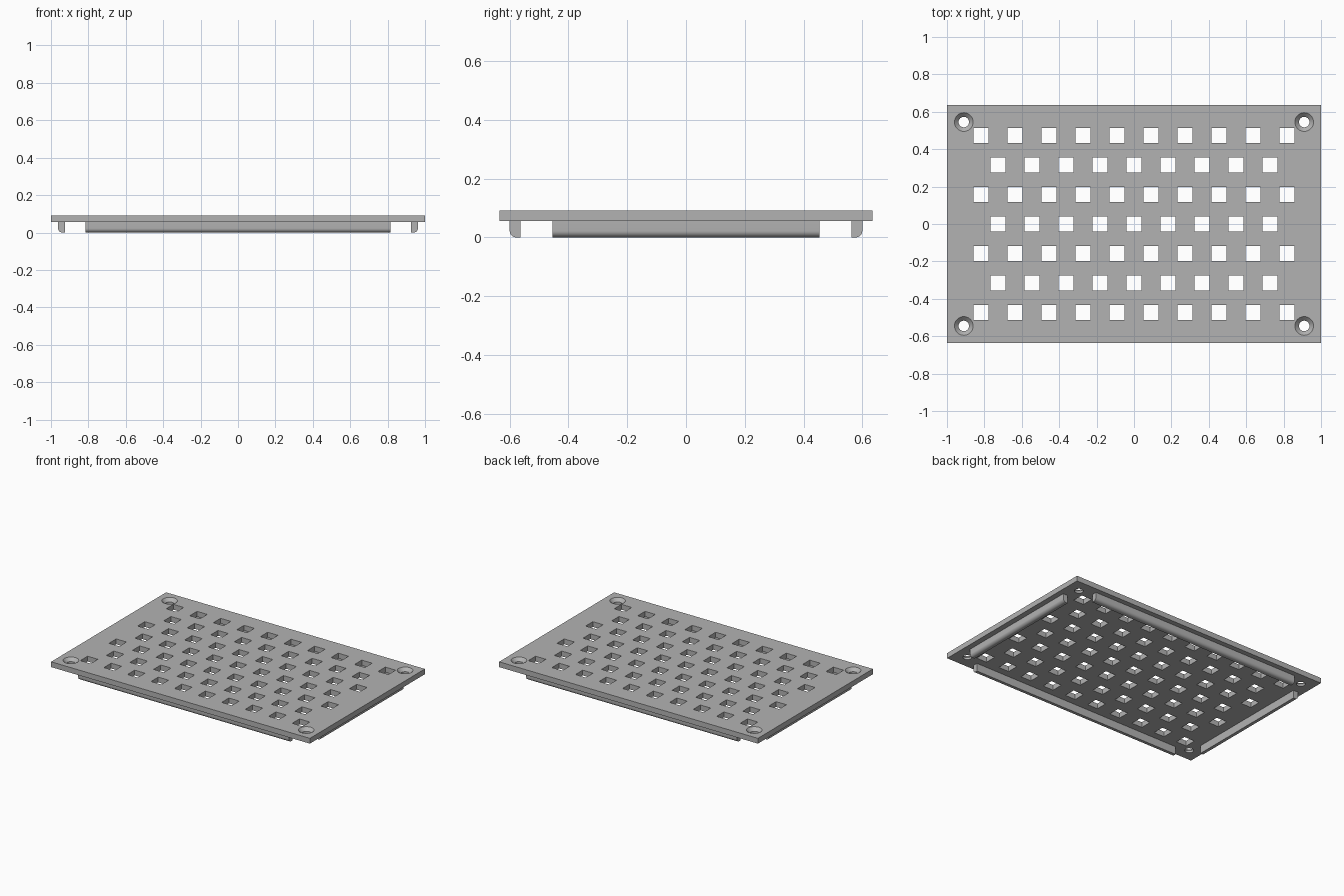
import bpy
import bmesh
from math import radians
from mathutils import Matrix, Vector

cube = bpy.data.objects.get("Cube")
if cube:
    bpy.data.objects.remove(cube, do_unlink=True)

TOP, UNDER = 0.092, 0.055          # plate heights
HALF_X, HALF_Y = 1.0, 0.635        # plate half sizes

grey = bpy.data.materials.new("plain grey")
grey.use_nodes = True
colour = (0.45, 0.45, 0.45, 1)
grey.diffuse_color = colour
grey.node_tree.nodes["Principled BSDF"].inputs["Base Color"].default_value = colour


def make_object(name, bm):
    bmesh.ops.recalc_face_normals(bm, faces=bm.faces)
    mesh = bpy.data.meshes.new(name)
    bm.to_mesh(mesh)
    bm.free()
    mesh.materials.append(grey)
    obj = bpy.data.objects.new(name, mesh)
    bpy.context.collection.objects.link(obj)
    return obj


def add_box(bm, centre, size):
    matrix = Matrix.Translation(centre) @ Matrix.Diagonal((*size, 1))
    return bmesh.ops.create_cube(bm, size=1, matrix=matrix)["verts"]


def add_countersink(bm, x, y):
    """Straight screw hole that flares to a cone at the top."""
    profile = [(0, 0), (0.028, 0), (0.028, TOP - 0.022), (0.05, TOP), (0.05, 0.2), (0, 0.2)]
    verts = [bm.verts.new((x + r, y, z)) for r, z in profile]
    edges = [bm.edges.new(pair) for pair in zip(verts, verts[1:])]
    spun = bmesh.ops.spin(bm, geom=verts + edges, cent=(x, y, 0), axis=(0, 0, 1),
                          angle=radians(360), steps=40, use_merge=True)
    bmesh.ops.remove_doubles(bm, verts=bm.verts, dist=0.0001)


# Plate
bm = bmesh.new()
add_box(bm, (0, 0, (TOP + UNDER) / 2), (2 * HALF_X, 2 * HALF_Y, TOP - UNDER))
plate = make_object("plate", bm)

# Cutter: corner screw holes and staggered square drain holes
bm = bmesh.new()
for x in (-0.91, 0.91):
    for y in (-0.545, 0.545):
        add_countersink(bm, x, y)
for row in range(-3, 4):
    count = 10 if row % 2 else 9
    for i in range(count):
        x = (i - (count - 1) / 2) * 0.182
        add_box(bm, (x, row * 0.158, 0.08), (0.08, 0.08, 0.2))
cutter = make_object("hole_cutter", bm)

cut = plate.modifiers.new("holes", "BOOLEAN")
cut.object = cutter
cut.operation = "DIFFERENCE"
cut.solver = "EXACT"
bpy.context.view_layer.objects.active = plate
plate.select_set(True)
bpy.ops.object.modifier_apply(modifier=cut.name)
bpy.data.objects.remove(cutter, do_unlink=True)
bpy.ops.object.shade_smooth_by_angle(angle=radians(30))
plate.select_set(False)


# Ribs under the plate, with the lower outer edge rounded
def add_rib(name, outer, length, turn):
    width = 0.036
    bm = bmesh.new()
    add_box(bm, (0, outer - width / 2, UNDER / 2), (length, width, UNDER))
    edge = [e for e in bm.edges
            if all(v.co.z < 0.001 and v.co.y > outer - 0.001 for v in e.verts)]
    bmesh.ops.bevel(bm, geom=edge, offset=0.022, segments=8, profile=0.5, affect="EDGES")
    bmesh.ops.rotate(bm, verts=bm.verts, cent=Vector(), matrix=Matrix.Rotation(radians(turn), 3, "Z"))
    rib = make_object(name, bm)
    bpy.context.view_layer.objects.active = rib
    rib.select_set(True)
    bpy.ops.object.shade_smooth_by_angle(angle=radians(30))
    rib.select_set(False)


add_rib("back_rib", 0.6, 1.63, 0)
add_rib("front_rib", 0.6, 1.63, 180)
add_rib("right_rib", 0.962, 0.91, 90)
add_rib("left_rib", 0.962, 0.91, -90)
